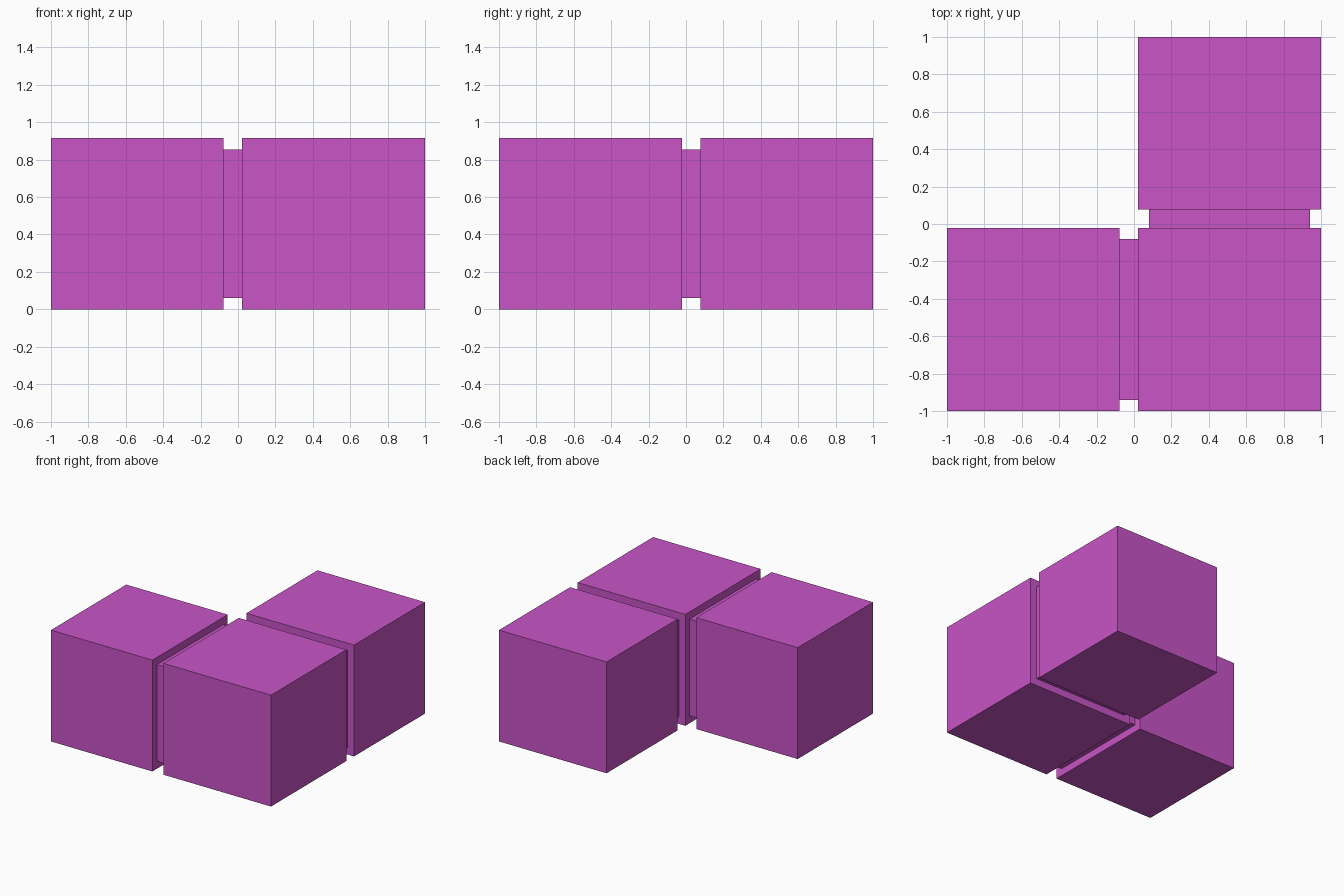
import bpy

if "Cube" in bpy.data.objects:
    bpy.data.objects.remove(bpy.data.objects["Cube"])

purple = bpy.data.materials.new("orchid_purple")
purple.diffuse_color = (0.578, 0.089, 0.565, 1)
purple.use_nodes = True
purple.node_tree.nodes["Principled BSDF"].inputs["Base Color"].default_value = purple.diffuse_color


def box(name, lo, hi):
    bpy.ops.mesh.primitive_cube_add(size=1, location=[(a + b) / 2 for a, b in zip(lo, hi)])
    ob = bpy.context.object
    ob.name = name
    ob.scale = [b - a for a, b in zip(lo, hi)]
    bpy.ops.object.transform_apply(location=False, rotation=False, scale=True)
    ob.data.materials.append(purple)
    return ob


H = 0.915             # block height
Z0, Z1 = 0.06, 0.855  # recessed joint height range

# Three blocks in an L shape
box("left_block", (-1, -1, 0), (-0.078, -0.022, H))
box("corner_block", (0.022, -1, 0), (1, -0.022, H))
box("back_block", (0.022, 0.078, 0), (1, 1, H))

# Recessed joints between the blocks
box("left_joint", (-0.078, -0.94, Z0), (0.022, -0.08, Z1))
box("back_joint", (0.08, -0.022, Z0), (0.94, 0.078, Z1))
